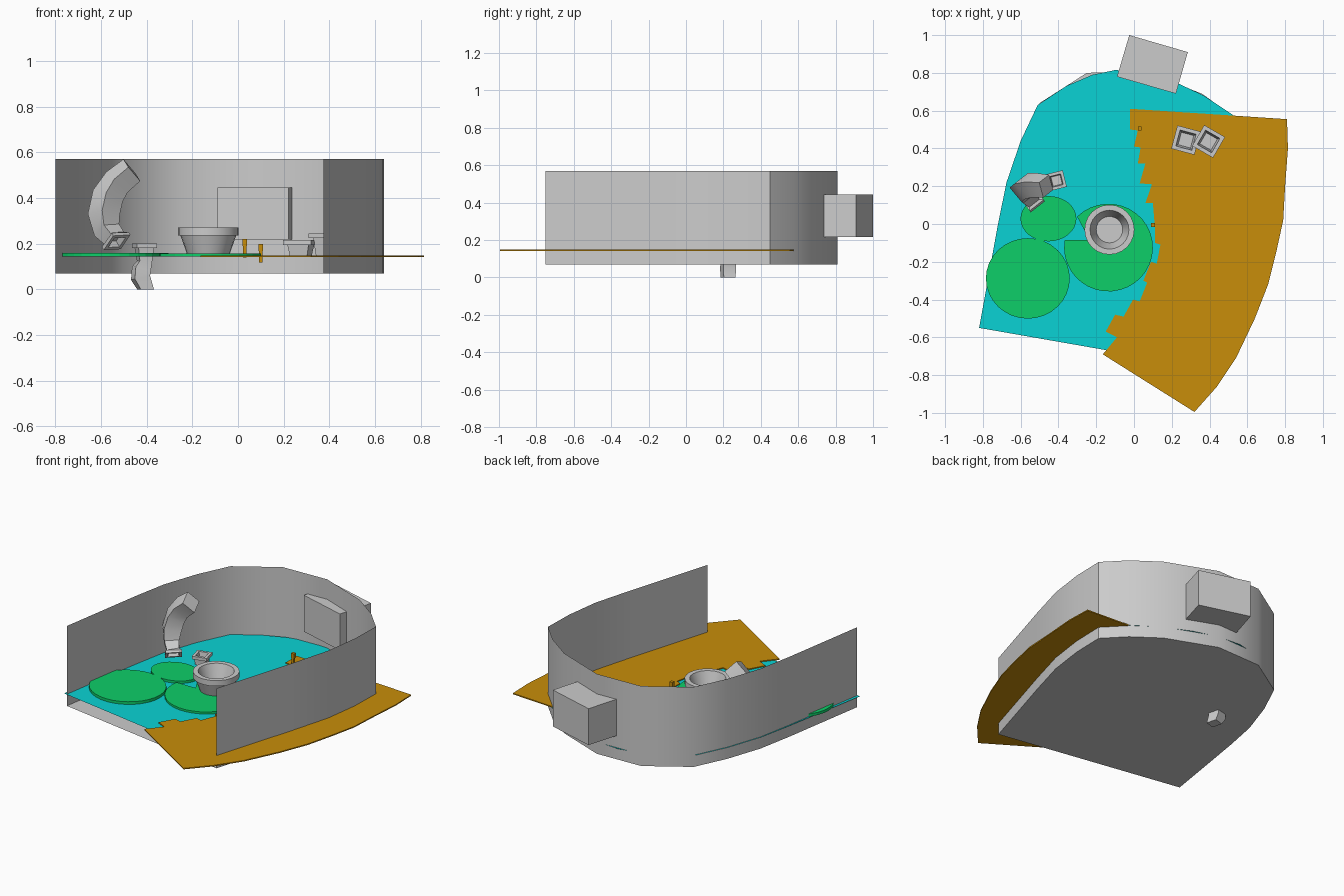
import bpy, bmesh, math
from mathutils import Vector

if "Cube" in bpy.data.objects:
    bpy.data.objects.remove(bpy.data.objects["Cube"])


def make(name, verts, faces, color=None):
    me = bpy.data.meshes.new(name)
    me.from_pydata([tuple(v) for v in verts], [], faces)
    ob = bpy.data.objects.new(name, me)
    bpy.context.collection.objects.link(ob)
    if color:
        mat = bpy.data.materials.get(color[0]) or bpy.data.materials.new(color[0])
        mat.diffuse_color = (*color[1], 1)
        mat.use_nodes = True
        mat.node_tree.nodes["Principled BSDF"].inputs["Base Color"].default_value = mat.diffuse_color
        me.materials.append(mat)
    bm = bmesh.new()
    bm.from_mesh(me)
    bmesh.ops.recalc_face_normals(bm, faces=bm.faces)
    bm.to_mesh(me)
    bm.free()
    return ob


def smooth(ob, angle=35):
    for p in ob.data.polygons:
        p.use_smooth = True
    ob.data.set_sharp_from_angle(angle=math.radians(angle))


def slab(name, outline, z0, z1, color=None):
    """Flat outline extruded from z0 to z1."""
    n = len(outline)
    v = [(x, y, z) for z in (z0, z1) for x, y in outline]
    f = [(i, (i + 1) % n, n + (i + 1) % n, n + i) for i in range(n)]
    return make(name, v, f + [tuple(range(n)), tuple(range(n, 2 * n))], color)


def rings(name, loops):
    """Skin a list of equal-length vertex loops and cap both ends."""
    n, m = len(loops[0]), len(loops)
    f = [(k * n + i, k * n + (i + 1) % n, (k + 1) * n + (i + 1) % n, (k + 1) * n + i)
         for k in range(m - 1) for i in range(n)]
    f += [tuple(range(n)), tuple(range((m - 1) * n, m * n))]
    return make(name, [p for l in loops for p in l], f)


def pot(name, x, y, prof, sides, rot=0):
    """Hollow pot from a (radius, z) profile, outside bottom to inside bottom."""
    return rings(name, [[(x + r * math.cos(rot + math.tau * i / sides),
                          y + r * math.sin(rot + math.tau * i / sides), z)
                         for i in range(sides)] for r, z in prof])


def ellipse(x, y, rx, ry, a0=0, a1=360, n=32):
    step = (a1 - a0) / (n if a1 - a0 == 360 else n - 1)
    return [(x + rx * math.cos(math.radians(a0 + step * i)),
             y + ry * math.sin(math.radians(a0 + step * i))) for i in range(n)]


def tube(name, path, sizes, side):
    """Square tube of varying width along a path; the first end has a recess."""
    pts = [Vector(p) for p in path]
    loops = []
    for i, p in enumerate(pts):
        t = (pts[min(i + 1, len(pts) - 1)] - pts[max(i - 1, 0)]).normalized()
        u = Vector(side)
        u = (u - t * u.dot(t)).normalized()
        w = t.cross(u)
        h = sizes[i] / 2
        loops.append([p + u * a * h + w * b * h for a, b in ((-1, -1), (1, -1), (1, 1), (-1, 1))])
    c = pts[0]
    d = (pts[1] - c).normalized() * 0.03
    inner = [c + (p - c) * 0.65 for p in loops[0]]
    deep = [c + (p - c) * 0.55 + d for p in loops[0]]
    return rings(name, [deep, inner] + loops)


TEAL = ("water", (0.003, 0.65, 0.66))
SAND = ("deck", (0.58, 0.27, 0.003))
GREEN = ("leaf", (0.004, 0.62, 0.14))

# basin wall (open at the front) and floor
wall = [(-0.80, -0.55), (-0.712, 0), (-0.67, 0.22), (-0.595, 0.44), (-0.50, 0.64),
        (-0.25, 0.80), (0.05, 0.81), (0.36, 0.69), (0.52, 0.575), (0.64, 0.45),
        (0.635, 0.25), (0.605, 0.03), (0.535, -0.22), (0.375, -0.75)]
n = len(wall)
smooth(make("basin_wall", [(x, y, z) for z in (0.07, 0.57) for x, y in wall],
            [(i, i + 1, n + i + 1, n + i) for i in range(n - 1)]))
make("basin_floor", [(x, y, 0.07) for x, y in wall], [tuple(range(n))])

# water surface
water = [(-0.82, -0.55), (-0.72, 0), (-0.675, 0.22), (-0.60, 0.44), (-0.51, 0.63),
         (-0.36, 0.73), (-0.22, 0.79), (-0.10, 0.815), (0.05, 0.805), (0.20, 0.76),
         (0.37, 0.68), (0.52, 0.58), (0.645, 0.455), (0.64, 0.25), (0.61, 0.03),
         (0.54, -0.22), (0.38, -0.76)]
make("water_surface", [(x, y, 0.143) for x, y in water], [tuple(range(len(water)))], TEAL)

# deck with jagged inner edge
deck = [(-0.02, 0.61), (0.81, 0.555), (0.815, 0.40), (0.80, 0.20), (0.79, 0.02), (0.755, -0.14),
        (0.71, -0.32), (0.64, -0.50), (0.54, -0.71), (0.44, -0.86), (0.32, -0.995),
        (-0.165, -0.69), (-0.09, -0.60), (-0.15, -0.57), (-0.10, -0.48), (-0.055, -0.49),
        (-0.005, -0.40), (0.03, -0.41), (0.07, -0.31), (0.05, -0.30), (0.09, -0.20),
        (0.12, -0.21), (0.14, -0.11), (0.11, -0.10), (0.11, -0.01), (0.10, 0.11),
        (0.06, 0.11), (0.095, 0.21), (0.03, 0.215), (0.06, 0.32), (0.02, 0.32),
        (0.035, 0.405), (0, 0.41), (0.02, 0.495), (-0.02, 0.50)]
slab("deck", deck, 0.142, 0.149, SAND)

# deck posts
for i, (x, y, z) in enumerate(((0.03, 0.505, 0.14), (0.1, -0.005, 0.118))):
    for part, h, z0, z1 in (("post", 0.007, z, z + 0.05), ("post_cap", 0.01, z + 0.05, z + 0.08)):
        slab(f"deck_{part}_{i}", [(x - h, y - h), (x + h, y - h), (x + h, y + h), (x - h, y + h)],
             z0, z1, SAND)

# floating leaves
slab("leaf_large", ellipse(-0.562, -0.288, 0.222, 0.213), 0.143, 0.16, GREEN)
slab("leaf_small", ellipse(-0.453, 0.028, 0.148, 0.12), 0.143, 0.158, GREEN)
slab("leaf_notched", ellipse(-0.135, -0.125, 0.235, 0.232, -190, 135) + [(-0.235, -0.085)],
     0.143, 0.156, GREEN)

# box passing through the back wall
slab("back_box", [(-0.025, 1.0), (0.285, 0.91), (0.222, 0.69), (-0.09, 0.78)], 0.217, 0.445)

# round bowl
smooth(pot("round_bowl", -0.13, -0.03, [(0.09, 0.145), (0.122, 0.235), (0.132, 0.235),
                                        (0.132, 0.27), (0.103, 0.27), (0.07, 0.17)], 24))

# square planters on the deck
for i, (x, y, z, a) in enumerate(((0.275, 0.444, 0, -15), (0.395, 0.437, 0.03, -30))):
    pot(f"square_planter_{i}", x, y,
        [(0.055, 0.145), (0.068, 0.195 + z), (0.09, 0.195 + z), (0.09, 0.215 + z),
         (0.062, 0.215 + z), (0.048, 0.165)], 4, math.radians(45 + a))

# curved spouts: tall one over the water, short one through the floor
smooth(tube("tall_spout", [(-0.53, 0.12, 0.205), (-0.537, 0.128, 0.217), (-0.538, 0.13, 0.22),
                           (-0.575, 0.165, 0.26), (-0.588, 0.185, 0.33), (-0.57, 0.20, 0.41),
                           (-0.53, 0.205, 0.47), (-0.465, 0.20, 0.522)],
            [0.095, 0.095, 0.07, 0.085, 0.10, 0.10, 0.095, 0.09], (0.55, -0.7, 0)))
short = tube("short_spout", [(-0.41, 0.23, 0.20), (-0.41, 0.23, 0.181), (-0.41, 0.23, 0.18),
                             (-0.41, 0.23, 0.12), (-0.423, 0.227, 0.09), (-0.427, 0.225, 0.05),
                             (-0.405, 0.225, 0.0)],
             [0.09, 0.09, 0.07, 0.055, 0.07, 0.07, 0.065], (1, 0.25, 0))
for v in short.data.vertices[-4:]:
    v.co.z = 0  # flat foot
smooth(short)
